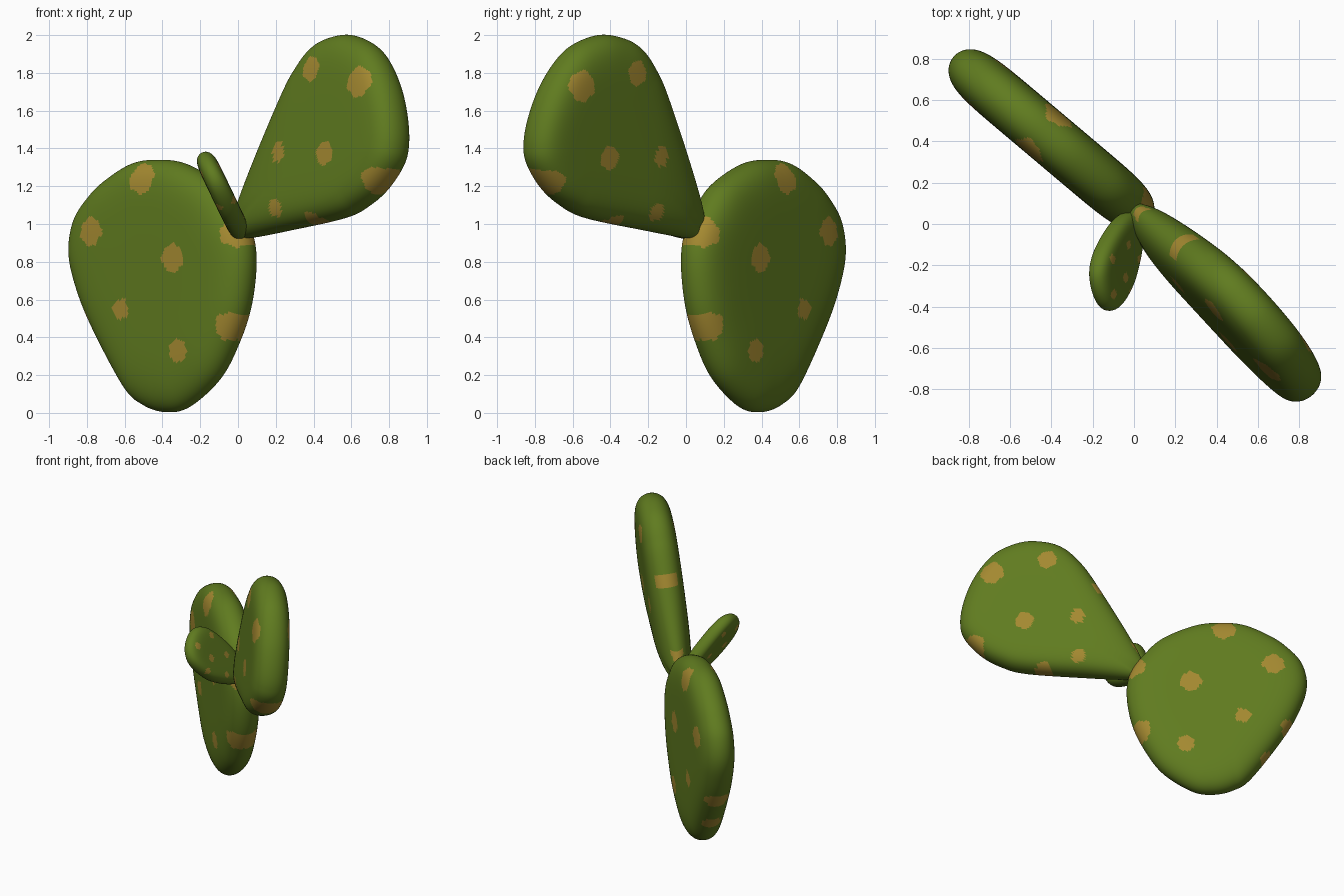
import bpy, bmesh, math
from mathutils import Vector

if "Cube" in bpy.data.objects:
    bpy.data.objects.remove(bpy.data.objects["Cube"])


def material(name, col):
    m = bpy.data.materials.new(name)
    m.diffuse_color = (*col, 1)
    m.use_nodes = True
    m.node_tree.nodes["Principled BSDF"].inputs["Base Color"].default_value = m.diffuse_color
    return m


GREEN = material("cactus green", (0.117, 0.2, 0.014))
SPOT = material("ochre spot", (0.37, 0.25, 0.03))


def smooth_loop(pts, sub):
    """Closed Catmull-Rom curve through the outline points."""
    out, n = [], len(pts)
    for i in range(n):
        a, b, c, d = (Vector(pts[(i + k) % n]) for k in (-1, 0, 1, 2))
        for j in range(sub):
            t = j / sub
            out.append(0.5 * (2 * b + (c - a) * t + (2 * a - 5 * b + 4 * c - d) * t * t
                              + (3 * b - a - 3 * c + d) * t ** 3))
    return out


def spotted(p, spots):
    """True where a point of the pad plane lies in a ragged spot."""
    for i, (a, z, r) in enumerate(spots):
        d = p - Vector((a, z))
        ang = math.atan2(d.y, d.x)
        if d.length < r * (1 + 0.05 * math.sin(4 * ang + i) + 0.05 * math.sin(7 * ang + 2 * i)):
            return True
    return False


def pad(name, origin, u, v, half, outline, centre, spots, rings=56, sub=13, taper=0):
    """Flat cushion: rings scaled out from the centre, rounded at the rim, on both sides."""
    o, u, v = Vector(origin), Vector(u), Vector(v)
    n = u.cross(v).normalized()
    c = Vector(centre)
    loop = smooth_loop(outline, sub)
    bm = bmesh.new()
    flat = {}

    def vert(p, h):
        w = bm.verts.new(o + u * p.x + v * p.y + n * h)
        flat[w] = p
        return w

    def ring(s, side):
        h = side * half * math.sqrt(max(0, 1 - s ** 7.5))
        verts = []
        for q in loop:
            p = c + (q - c) * s
            thin = 1 - taper * max(0, 1 - max(0, p.x + .05) / .45) ** 2
            verts.append(vert(p, h * thin))
        return verts

    rim = ring(1, 1)
    for side in (1, -1):
        prev, pole = None, vert(c, side * half)
        for i in range(1, rings + 1):
            cur = rim if i == rings else ring(math.sin(math.pi / 2 * i / rings), side)
            for j in range(len(loop)):
                k = (j + 1) % len(loop)
                if prev is None:
                    bm.faces.new((pole, cur[j], cur[k]))
                else:
                    bm.faces.new((prev[j], cur[j], cur[k], prev[k]))
            prev = cur
    for f in bm.faces:
        f.smooth = True
        mid = sum((flat[w] for w in f.verts), Vector((0, 0))) / len(f.verts)
        f.material_index = int(spotted(mid, spots))
    bmesh.ops.recalc_face_normals(bm, faces=bm.faces[:])
    me = bpy.data.meshes.new(name)
    bm.to_mesh(me)
    bm.free()
    me.materials.append(GREEN)
    me.materials.append(SPOT)
    ob = bpy.data.objects.new(name, me)
    bpy.context.collection.objects.link(ob)


# Large lower pad, upright and diagonal
low = [(-.9, .87), (-.87, .7), (-.78, .47), (-.595, .135), (-.495, .04), (-.38, .004), (-.26, .03),
       (-.1, .17), (0, .35), (.07, .55), (.1, .78), (.08, .95), (0, 1.1), (-.1, 1.22),
       (-.28, 1.32), (-.43, 1.34), (-.56, 1.32), (-.7, 1.235), (-.79, 1.15), (-.87, 1.03)]
pad("lower_pad", (-.4, .41, 0), (.765, -.645, 0), (0, 0, 1), .13,
    [((x + .4) * 1.24, z) for x, z in low], (0, .78),
    [(-.05, 1.24, .08), (-.39, .96, .075), (.18, .82, .075), (-.18, .55, .055),
     (.21, .33, .06), (.53, .455, .075), (.57, .96, .08), (-.5, .49, .06), (-.36, .24, .06)])

# Upper pad, teardrop leaning slightly back
up = [(0, .97), (.0, 1.1), (.22, 1.67), (.31, 1.85), (.38, 1.94), (.46, 1.985), (.57, 2.0),
      (.69, 1.95), (.77, 1.86), (.84, 1.72), (.885, 1.56), (.9, 1.42), (.88, 1.31), (.8, 1.18),
      (.7, 1.09), (.58, 1.03), (.3, .97), (.04, .925)]
upper_spots = [(.555, 1.81, .065), (.94, 1.74, .08), (.35, 1.37, .052), (.72, 1.36, .063),
               (1.09, 1.21, .085), (.35, 1.075, .048), (.6, .995, .06),
               (.19, 1.61, .055), (-.07, 1.16, .055)]
pad("upper_pad", (.04, .02, .95), (.668, -.744, 0), (.074, .066, 1), .127,
    [(x * 1.38 - .06, z - .95) for x, z in up], (.74, .5),
    [(a, z - .95, r) for a, z, r in upper_spots], taper=.3)

# Small young pad, tilted to the left and front
pad("young_pad", (.015, 0, .95), (0, -1, 0), (-.48, 0, 1), .056,
    [(-.07, .0), (-.06, .1), (-.02, .2), (.06, .31), (.15, .395), (.24, .428), (.33, .405),
     (.4, .345), (.42, .27), (.385, .19), (.3, .1), (.2, .04), (.1, 0), (0, -.025), (-.05, -.02)],
    (.19, .2),
    [(.1, .19, .022), (.26, .22, .025), (.34, .33, .023), (.17, .345, .022),
     (.33, .16, .02), (.05, .06, .022), (.17, .08, .02)], rings=36, sub=10)
